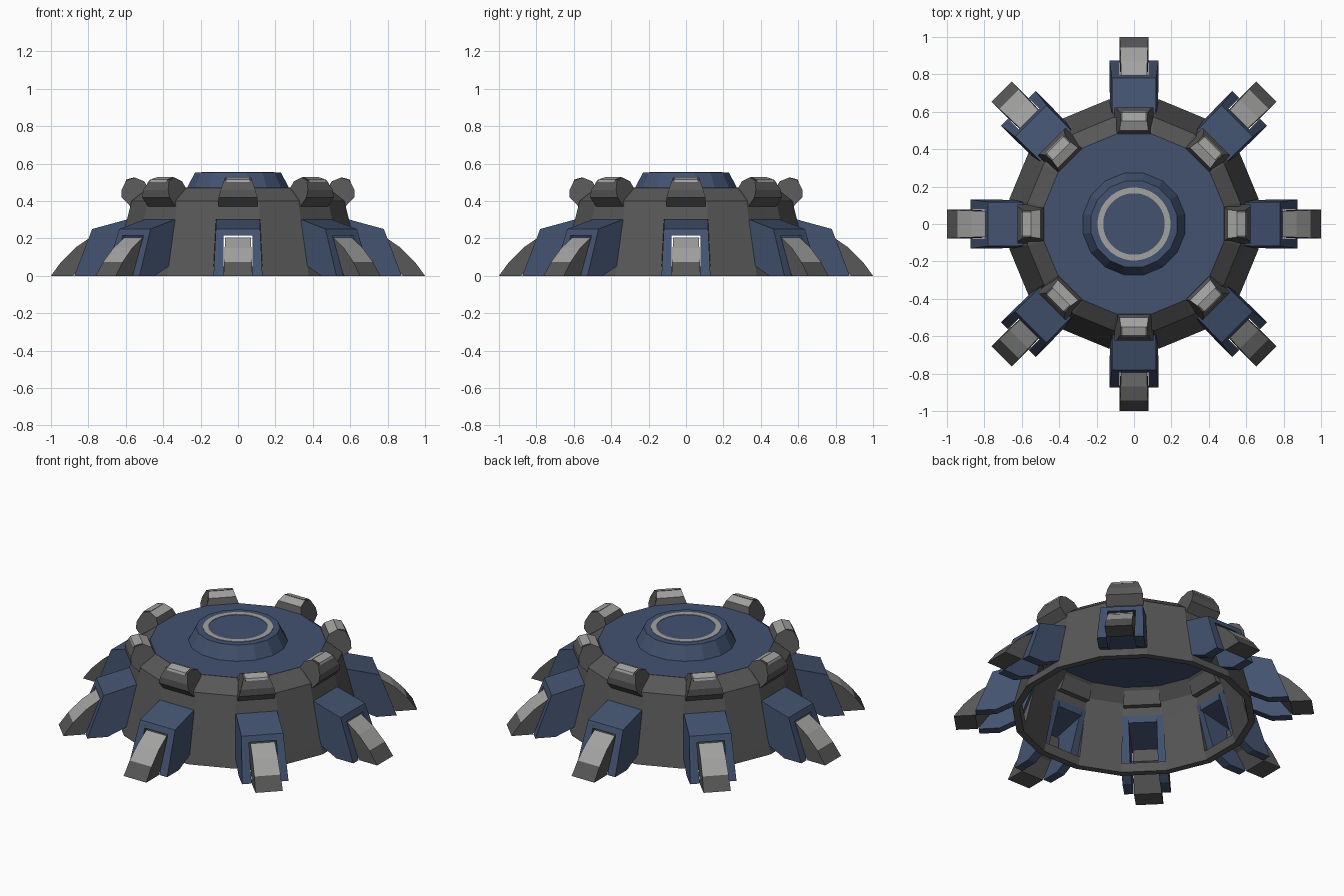
import bpy, bmesh, math
from mathutils import Matrix

if "Cube" in bpy.data.objects:
    bpy.data.objects.remove(bpy.data.objects["Cube"])

def material(name, rgb):
    m = bpy.data.materials.new(name)
    m.diffuse_color = (*rgb, 1)
    m.use_nodes = True
    m.node_tree.nodes["Principled BSDF"].inputs["Base Color"].default_value = m.diffuse_color
    return m

BLUE = material("navy blue", (0.055, 0.085, 0.16))
DARK = material("dark grey", (0.095, 0.095, 0.095))
LIGHT = material("light grey", (0.36, 0.36, 0.355))

def finish(name, bm, mats):
    bmesh.ops.recalc_face_normals(bm, faces=bm.faces)
    me = bpy.data.meshes.new(name)
    bm.to_mesh(me)
    bm.free()
    for m in mats:
        me.materials.append(m)
    ob = bpy.data.objects.new(name, me)
    bpy.context.collection.objects.link(ob)
    return ob

def lathe(name, profile, sides, mat, closed=False, window=None):
    """Revolve (r, z) points; window = (outer segment, inner segment) left open on every second side."""
    bm = bmesh.new()
    off = math.pi / sides
    rings = []
    for i in range(sides):
        a = off + i * 2 * math.pi / sides
        rings.append([bm.verts.new((r * math.cos(a), r * math.sin(a), z)) for r, z in profile])
    n = len(profile)
    for i in range(sides):
        A, B = rings[i], rings[(i + 1) % sides]
        is_open = window and i % 2 == 1
        for j in range(n if closed else n - 1):
            k = (j + 1) % n
            if is_open and j in window:
                continue
            bm.faces.new((A[j], B[j], B[k], A[k]))
        if is_open:  # window reveals
            o, q = window
            o2, q2 = o + 1, q + 1
            bm.faces.new((A[o], B[o], B[q2], A[q2]))
            bm.faces.new((A[o2], B[o2], B[q], A[q]))
            bm.faces.new((A[o], A[o2], A[q], A[q2]))
            bm.faces.new((B[o], B[o2], B[q], B[q2]))
    if not closed:
        bm.faces.new([r[0] for r in rings])
        bm.faces.new([r[-1] for r in rings])
    return finish(name, bm, [mat])

def add_prism(bm, profile, lo, hi, light=()):
    """Side profile in (r, z), spanning y from lo(z) to hi(z)."""
    L = [bm.verts.new((r, lo(z), z)) for r, z in profile]
    R = [bm.verts.new((r, hi(z), z)) for r, z in profile]
    bm.faces.new(L)
    bm.faces.new(R[::-1])
    n = len(profile)
    for j in range(n):
        f = bm.faces.new((L[j], R[j], R[(j + 1) % n], L[(j + 1) % n]))
        f.material_index = 1 if j in light else 0

def around(name, build, mats):
    """Eight copies about the vertical axis."""
    for i in range(8):
        bm = bmesh.new()
        build(bm)
        bm.transform(Matrix.Rotation(i * math.pi / 4, 4, 'Z'))
        finish(f"{name}_{i + 1}", bm, mats)

# Hollow faceted body wall with a window behind each arm
lathe("body_shell", [(0.68, 0), (0.668, 0.05), (0.605, 0.30), (0.58, 0.40), (0.49, 0.47),
                     (0.475, 0.45), (0.545, 0.385), (0.57, 0.30), (0.628, 0.05), (0.64, 0)],
      16, DARK, closed=True, window=(1, 7))

# Top deck, raised hub and inlaid ring
lathe("top_deck", [(0.485, 0.45), (0.49, 0.471)], 16, BLUE)
lathe("hub", [(0.28, 0.465), (0.235, 0.552)], 16, BLUE)
lathe("hub_ring", [(0.165, 0.548), (0.195, 0.548), (0.195, 0.555), (0.165, 0.555)], 32, LIGHT, closed=True)

# Arm housings: two cheeks and a roof, open in front for the claw
def half(z):
    return 0.131 - 0.05 * z

def housing(bm):
    cheek = [(0.55, 0.313), (0.78, 0.25), (0.875, 0), (0.76, 0), (0.645, 0.055)]
    add_prism(bm, cheek, lambda z: 0.078, half)
    add_prism(bm, cheek, lambda z: -half(z), lambda z: -0.078)
    add_prism(bm, [(0.55, 0.313), (0.78, 0.25), (0.793, 0.215), (0.55, 0.27)],
              lambda z: -0.079, lambda z: 0.079)

around("arm_housing", housing, [BLUE])

# Claws with a light upper plate
def claw(bm):
    add_prism(bm, [(1.0, 0), (0.945, 0.075), (0.87, 0.15), (0.79, 0.205), (0.73, 0.20),
                   (0.74, 0.13), (0.81, 0.09), (0.88, 0)],
              lambda z: -0.077 + 0.04 * z, lambda z: 0.077 - 0.04 * z, light=(1, 2))

around("claw", claw, [DARK, LIGHT])

# Shoulder knobs above each arm
def knob(bm):
    def w(z):
        return 0.104 if z < 0.43 else 0.104 - 0.36 * (z - 0.43)
    add_prism(bm, [(0.475, 0.45), (0.50, 0.505), (0.55, 0.525), (0.595, 0.513), (0.622, 0.46),
                   (0.622, 0.42), (0.565, 0.36), (0.51, 0.36)],
              lambda z: -w(z), w, light=(1,))
    # small light cap on the crown
    add_prism(bm, [(0.55, 0.527), (0.597, 0.515), (0.602, 0.502), (0.55, 0.518)],
              lambda z: -0.062, lambda z: 0.062, light=(0, 1))

around("shoulder_knob", knob, [DARK, LIGHT])
